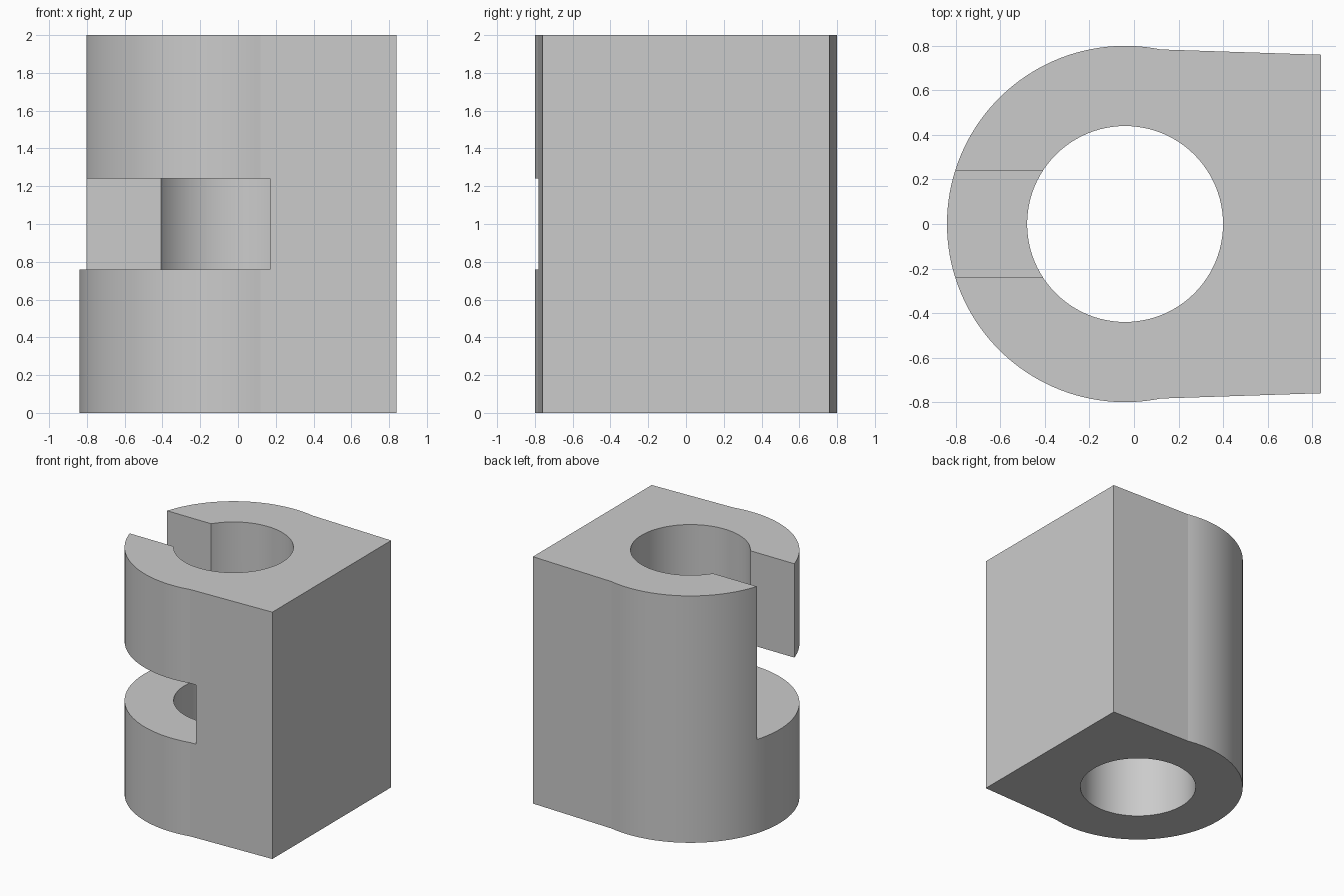
import bpy, bmesh, math

if "Cube" in bpy.data.objects:
    bpy.data.objects.remove(bpy.data.objects["Cube"])

CX, R_OUT, R_IN, H = -0.04, 0.80, 0.44, 2.0


def prism(name, outline, z0, z1):
    """Extrude a counter-clockwise outline from z0 to z1."""
    bm = bmesh.new()
    base = bm.faces.new([bm.verts.new((x, y, z0)) for x, y in outline])
    top = bmesh.ops.extrude_face_region(bm, geom=[base], use_keep_orig=True)
    verts = [g for g in top["geom"] if isinstance(g, bmesh.types.BMVert)]
    bmesh.ops.translate(bm, verts=verts, vec=(0, 0, z1 - z0))
    bmesh.ops.recalc_face_normals(bm, faces=bm.faces)
    mesh = bpy.data.meshes.new(name)
    bm.to_mesh(mesh)
    bm.free()
    ob = bpy.data.objects.new(name, mesh)
    bpy.context.collection.objects.link(ob)
    return ob


def arc(r, a0, a1, n):
    return [(CX + r * math.cos(a0 + (a1 - a0) * i / n),
             r * math.sin(a0 + (a1 - a0) * i / n)) for i in range(n + 1)]


def rect(x0, x1, y0, y1):
    return [(x0, y0), (x1, y0), (x1, y1), (x0, y1)]


# Body: round back blending into a flat mounting face
a = math.acos((0.12 - CX) / R_OUT)
body = prism("slotted_socket",
             [(0.84, -0.76), (0.84, 0.76)] + arc(R_OUT, a, 2 * math.pi - a, 80), 0, H)

# Cutters: through bore, vertical entry slot, sideways locking slot
cutters = [
    prism("bore_cutter", arc(R_IN, 0, 2 * math.pi, 96)[:-1], -0.1, H + 0.1),
    prism("entry_slot_cutter", rect(-1, CX, -0.24, 0.24), 1.0, H + 0.1),
    prism("locking_slot_cutter", rect(-1.1, 0.17, -1, 0.24), 0.76, 1.24),
]
bpy.context.view_layer.objects.active = body
body.select_set(True)
for cutter in cutters:
    cutter.hide_render = True
    mod = body.modifiers.new(cutter.name, 'BOOLEAN')
    mod.operation = 'DIFFERENCE'
    mod.solver = 'EXACT'
    mod.object = cutter
    bpy.ops.object.modifier_apply(modifier=mod.name)
    bpy.data.objects.remove(cutter)

bpy.ops.object.shade_smooth_by_angle(angle=math.radians(8))
